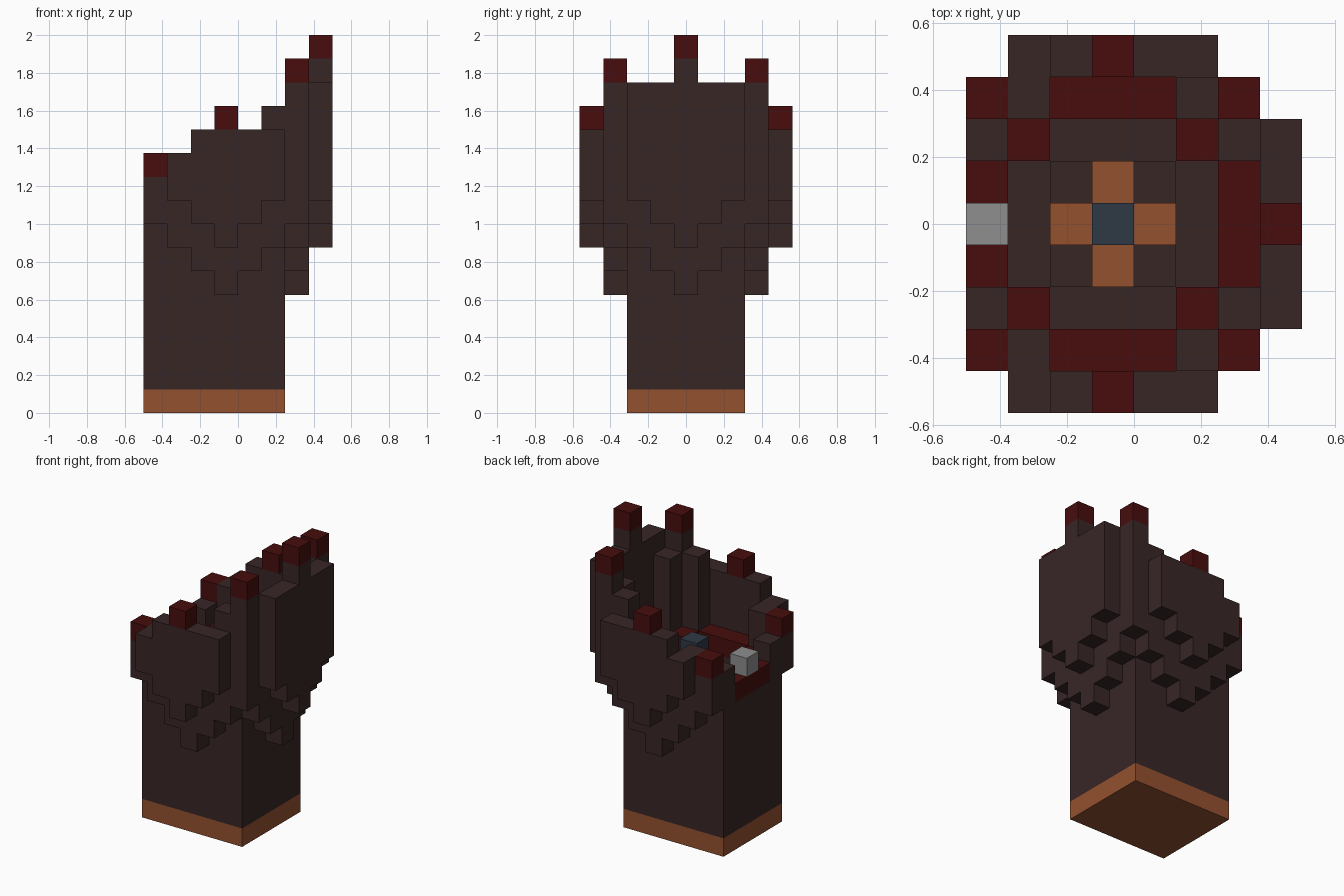
import bpy
import bmesh
from mathutils import Matrix, Vector

if "Cube" in bpy.data.objects:
    bpy.data.objects.remove(bpy.data.objects["Cube"], do_unlink=True)

UNIT = 0.125           # edge of one block
WIDTH, DEPTH = 8, 9    # footprint in blocks


def linear(c):
    c /= 255
    return c / 12.92 if c <= 0.04045 else ((c + 0.055) / 1.055) ** 2.4


def material(name, *rgb):
    colour = [linear(c) for c in rgb] + [1.0]
    mat = bpy.data.materials.new(name)
    mat.use_nodes = True
    mat.diffuse_color = colour
    mat.node_tree.nodes["Principled BSDF"].inputs["Base Color"].default_value = colour
    return mat


brown = material("dark_brown", 56, 38, 38)
red = material("dark_red", 72, 13, 13)
orange = material("orange_brown", 148, 81, 47)
grey = material("grey", 142, 142, 142)
blue = material("slate_blue", 46, 57, 69)


def mirrored(boxes):
    """Add the copy of each block on the other side in depth."""
    return boxes + [(a, b, DEPTH - d, DEPTH - c, e, f) for a, b, c, d, e, f in boxes]


def part(name, mat, boxes):
    """One object from boxes given as x0, x1, y0, y1, z0, z1 in blocks."""
    bm = bmesh.new()
    for x0, x1, y0, y1, z0, z1 in boxes:
        centre = Vector(((x0 + x1 - WIDTH) / 2, (y0 + y1 - DEPTH) / 2, (z0 + z1) / 2))
        size = Vector((x1 - x0, y1 - y0, z1 - z0))
        bmesh.ops.create_cube(
            bm, size=1,
            matrix=Matrix.Translation(centre * UNIT) @ Matrix.Diagonal((*(size * UNIT), 1)))
    mesh = bpy.data.meshes.new(name)
    bm.to_mesh(mesh)
    bm.free()
    mesh.materials.append(mat)
    obj = bpy.data.objects.new(name, mesh)
    bpy.context.collection.objects.link(obj)
    return obj


# Stem and its foot
part("foot", orange, [(0, 6, 2, 7, 0, 1)])
part("stem", brown, [(0, 6, 2, 7, 1, 6)])
part("stem_wall", brown, [(0, 1, 2, 7, 6, 8)]
     + mirrored([(1, 2, 2, 3, 6, 8), (5, 6, 2, 3, 6, 8), (0, 1, 2, 3, 8, 10)]))

# Red rim around the mouth, with one tooth
part("mouth_rim", red, [(0, 1, 3, 6, 8, 9), (6, 7, 3, 6, 8, 9)]
     + mirrored([(1, 2, 2, 3, 8, 9), (5, 6, 2, 3, 8, 9), (2, 5, 1, 2, 8, 9)]))
part("tooth", grey, [(0, 1, 4, 5, 9, 10)])

# Centre of the mouth
part("mouth_floor", brown, [(2, 5, 3, 6, 6, 7)])
part("mouth_cross", orange, [(2, 5, 4, 5, 7, 8)] + mirrored([(3, 4, 3, 4, 7, 8)]))
part("tongue", blue, [(3, 4, 4, 5, 8, 10)])

# Inner petals: undersides step up away from the middle
side_tops = [10, 11, 8, 8, 8, 13, 14]
part("inner_side_petals", brown, mirrored(
    [(i, i + 1, 1, 2, 5 + abs(i - 3), top) for i, top in enumerate(side_tops)]))
part("inner_tall_petal", brown,
     [(6, 7, j, j + 1, 5 + abs(j - 4), 13 if j in (2, 6) else 8) for j in range(2, 7)])

# Outer petals
part("outer_side_petals", brown, mirrored(
    [(i, i + 1, 0, 1, 7 + abs(i - 3), 11 if i == 1 else 12) for i in range(1, 6)]))
part("outer_tall_petal", brown,
     [(7, 8, j, j + 1, 7 + abs(j - 4), 15 if j == 4 else 14) for j in range(2, 7)])

# Red claw tips
part("claws", red, [(7, 8, 4, 5, 15, 16)]
     + mirrored([(0, 1, 1, 2, 10, 11), (3, 4, 0, 1, 12, 13), (6, 7, 1, 2, 14, 15)]))
